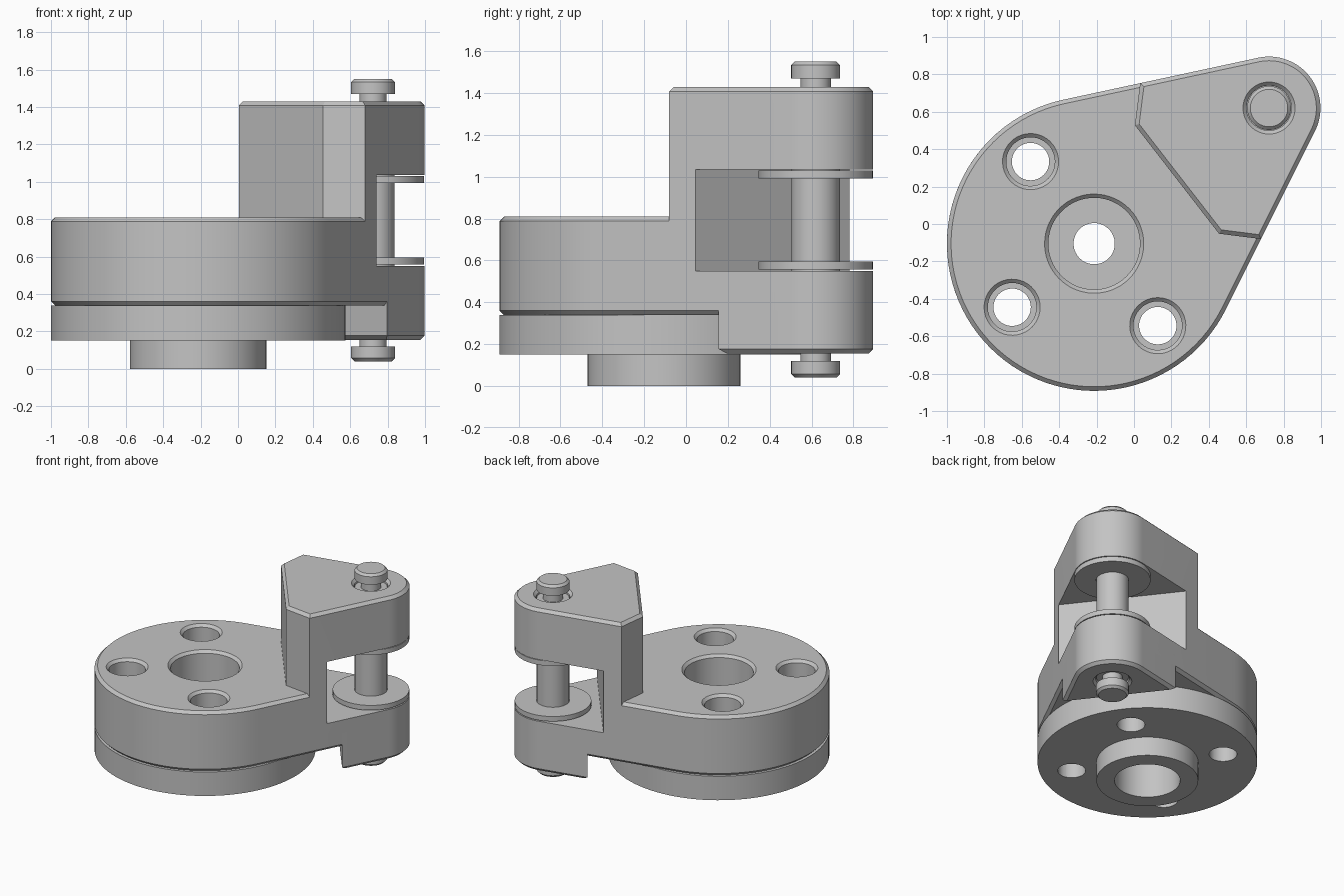
import bpy, bmesh, math
from mathutils import Matrix, Vector

cube = bpy.data.objects.get("Cube")
if cube:
    bpy.data.objects.remove(cube, do_unlink=True)

grey = bpy.data.materials.new("plain_grey")
grey.use_nodes = True
grey.diffuse_color = (0.55, 0.55, 0.55, 1)
grey.node_tree.nodes["Principled BSDF"].inputs["Base Color"].default_value = (0.55, 0.55, 0.55, 1)

# Layout: parts are built along an axis from the disc centre to the pin centre
DISC = Vector((-0.213, -0.105))
PIN = Vector((0.722, 0.62))
R_DISC, R_LUG, CHAMFER = 0.787, 0.275, 0.022
AXIS = PIN - DISC
SPAN = AXIS.length
FRAME = Matrix.Translation((DISC.x, DISC.y, 0)) @ Matrix.Rotation(math.atan2(AXIS.y, AXIS.x), 4, 'Z')
TANGENT = math.acos((R_DISC - R_LUG) / SPAN)
BOLT_RADIUS = 0.555


def finish(name, bm):
    bmesh.ops.recalc_face_normals(bm, faces=bm.faces)
    bm.transform(FRAME)
    mesh = bpy.data.meshes.new(name)
    bm.to_mesh(mesh)
    bm.free()
    mesh.materials.append(grey)
    obj = bpy.data.objects.new(name, mesh)
    bpy.context.collection.objects.link(obj)
    return obj


def prism(name, outline, z0, z1, chamfer_at=()):
    """Extrude an outline and chamfer the rims at the given heights."""
    bm = bmesh.new()
    base = bm.faces.new([bm.verts.new((u, v, z0)) for u, v in outline])
    top = bmesh.ops.extrude_face_region(bm, geom=[base], use_keep_orig=True)["geom"]
    bmesh.ops.translate(bm, vec=(0, 0, z1 - z0), verts=[g for g in top if isinstance(g, bmesh.types.BMVert)])
    bmesh.ops.recalc_face_normals(bm, faces=bm.faces)
    rims = [e for e in bm.edges if any(all(abs(v.co.z - z) < 1e-5 for v in e.verts) for z in chamfer_at)]
    if rims:
        bmesh.ops.bevel(bm, geom=rims, offset=CHAMFER, segments=1, affect='EDGES')
    return finish(name, bm)


def lathe(name, profile, u=0.0, v=0.0, closed=False, steps=64):
    """Revolve (radius, height) points about a vertical axis at (u, v)."""
    bm = bmesh.new()
    verts = [bm.verts.new((u + r, v, z)) for r, z in profile]
    pairs = list(zip(verts, verts[1:]))
    if closed:
        pairs.append((verts[-1], verts[0]))
    edges = [bm.edges.new(p) for p in pairs]
    bmesh.ops.spin(bm, geom=verts + edges, cent=(u, v, 0), axis=(0, 0, 1),
                   angle=math.tau, steps=steps, use_duplicate=False)
    bmesh.ops.remove_doubles(bm, verts=bm.verts, dist=1e-4)
    return finish(name, bm)


def cut(obj, cutters):
    bpy.context.view_layer.objects.active = obj
    for c in cutters:
        mod = obj.modifiers.new("cut", 'BOOLEAN')
        mod.operation, mod.solver, mod.object = 'DIFFERENCE', 'EXACT', c
        bpy.ops.object.modifier_apply(modifier=mod.name)


def arc(u, r, a0, a1, n):
    return [(u + r * math.cos(a0 + (a1 - a0) * i / n), r * math.sin(a0 + (a1 - a0) * i / n)) for i in range(n + 1)]


def side(u):
    """Half width of the tapered outline at distance u along the axis."""
    return (R_DISC - u * math.cos(TANGENT)) / math.sin(TANGENT)


# Outlines
nose = arc(SPAN, R_LUG, -TANGENT, TANGENT, 32)
teardrop = nose + arc(0, R_DISC, TANGENT, math.tau - TANGENT, 64)
FACE_U, FACE_V, LUG_U, SLOT_U = 0.56, 0.367, 0.957, 0.846
k = 1 / math.tan(TANGENT)
flare_u = (R_DISC / math.sin(TANGENT) - FACE_V + FACE_U) / (1 + k)
tower_outline = nose + [(flare_u, side(flare_u)), (FACE_U, FACE_V), (FACE_U, -FACE_V), (flare_u, -side(flare_u))]
lug_outline = nose + [(LUG_U, side(LUG_U)), (LUG_U, -side(LUG_U))]

# Main castings
body = prism("body", teardrop, 0.338, 0.81, (0.338, 0.81))
tower = prism("upper_arm", tower_outline, 0.6, 1.43, (1.43,))
lug = prism("lower_lug", lug_outline, 0.155, 0.45, (0.155,))
flange = lathe("flange", [(0.365, 0), (0.365, 0.15), (R_DISC, 0.15), (R_DISC, 0.338),
                          (0.11, 0.338), (0.11, 0.28), (0.235, 0.28), (0.235, 0)], closed=True, steps=96)

# Cutters: fork slot, pin bore, centre bore, bolt holes
slot = prism("slot_cutter", [(SLOT_U, -1), (2, -1), (2, 1), (SLOT_U, 1)], 0.55, 1.035)
pin_bore = lathe("pin_bore_cutter", [(0, 0.15), (0.144, 0.15), (0.12, 0.175), (0.12, 1.41),
                                     (0.144, 1.435), (0, 1.435)], SPAN)
bore = lathe("bore_cutter", [(0, 0.3), (0.245, 0.3), (0.245, 0.79), (0.27, 0.815), (0, 0.815)])
counterbores, bolt_holes = [], []
for i in range(4):
    u, v = BOLT_RADIUS * math.cos(i * math.pi / 2), BOLT_RADIUS * math.sin(i * math.pi / 2)
    bolt_holes.append(lathe("bolt_cutter", [(0, 0.1), (0.1, 0.1), (0.1, 0.5), (0, 0.5)], u, v, steps=40))
    if i:
        counterbores.append(lathe("counterbore_cutter", [(0, 0.3), (0.13, 0.3), (0.13, 0.79),
                                                         (0.155, 0.815), (0, 0.815)], u, v, steps=40))

cut(body, [slot, pin_bore, bore, bolt_holes[0]] + counterbores)
cut(tower, [slot, pin_bore])
cut(lug, [pin_bore])
cut(flange, bolt_holes)
for c in [slot, pin_bore, bore] + counterbores + bolt_holes:
    bpy.data.objects.remove(c, do_unlink=True)

# Pin with grooved ends, and two thrust washers
half = [(0, 0.04), (0.1, 0.04), (0.117, 0.057), (0.117, 0.12), (0.072, 0.12), (0.072, 0.19), (0.116, 0.19)]
MIRROR_Z = 1.59
pin = lathe("pin", half + [(r, MIRROR_Z - z) for r, z in reversed(half)], SPAN)
washers = [lathe(n, [(0.117, z), (0.273, z), (0.273, z + 0.038), (0.117, z + 0.038)], SPAN, closed=True)
           for n, z in (("lower_washer", 0.557), ("upper_washer", 0.992))]

# Smooth round walls, keep edges sharp
bpy.ops.object.select_all(action='DESELECT')
for obj in [body, tower, lug, flange, pin] + washers:
    obj.select_set(True)
    bpy.context.view_layer.objects.active = obj
bpy.ops.object.shade_smooth_by_angle(angle=math.radians(30))
